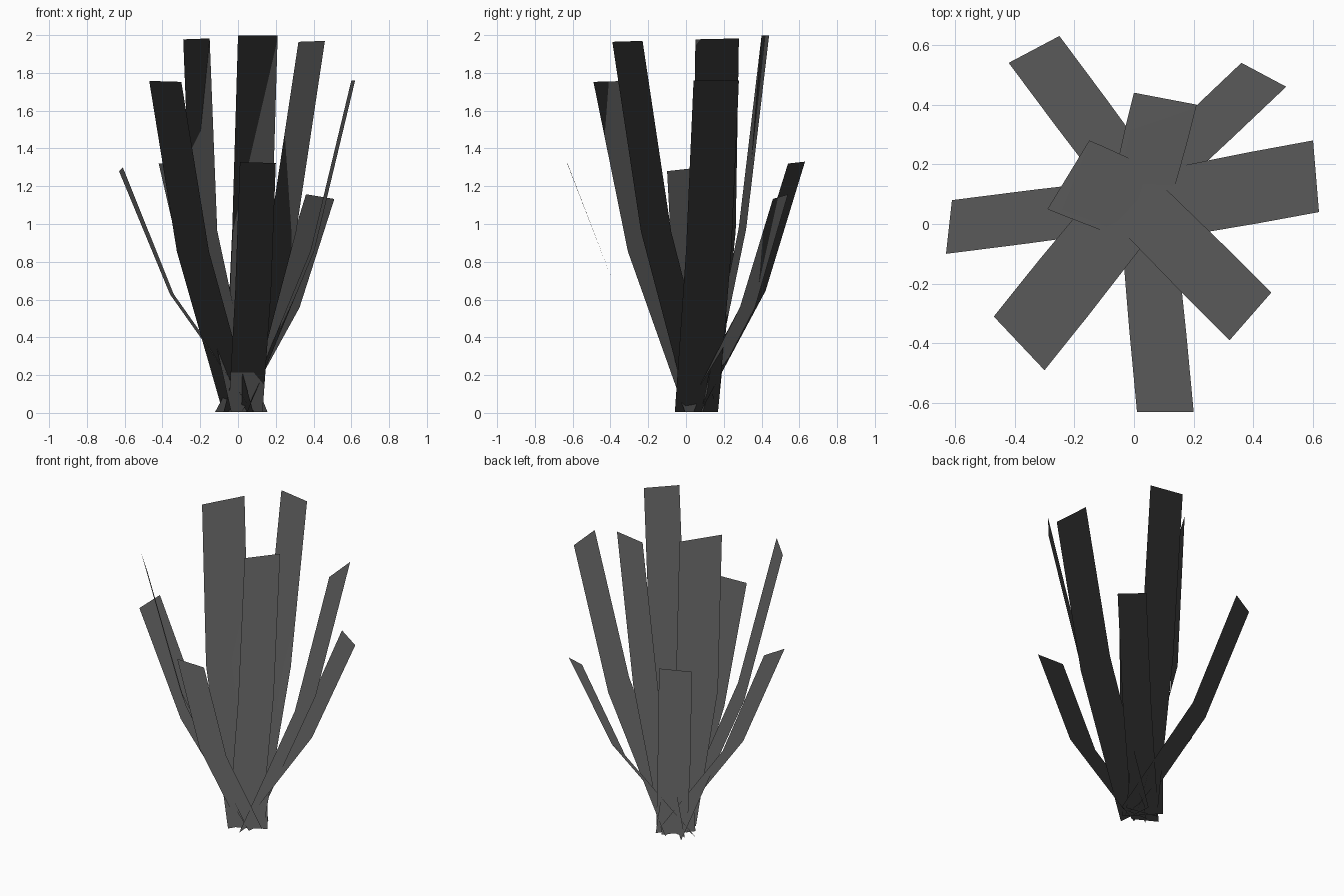
import bpy
from mathutils import Vector

old = bpy.data.objects.get("Cube")
if old:
    bpy.data.objects.remove(old, do_unlink=True)

# Single flat leaf colour
grey = bpy.data.materials.new("dark_grey")
grey.use_nodes = True
colour = (0.1, 0.1, 0.1, 1)
grey.diffuse_color = colour
shader = grey.node_tree.nodes["Principled BSDF"]
shader.inputs["Base Color"].default_value = colour
shader.inputs["Roughness"].default_value = 1


def make_blade(name, tip, root, across, bend=0.62):
    """Flat strip of two segments: leans outward low down, then steepens."""
    tip, root, across = Vector(tip), Vector((*root, 0.005)), Vector(across)
    knee = root.lerp(tip, bend)
    knee.z = tip.z * 0.487
    verts = []
    for centre, width in ((root, 0.95), (knee, 1), (tip, 1)):
        half = across * width / 2
        if centre is not tip:
            half.z = 0
        verts += [centre - half, centre + half]
    faces = [(0, 1, 3, 2), (2, 3, 5, 4)]

    # Keep the front of every strip on its upper side
    normal = (verts[1] - verts[0]).cross(verts[3] - verts[0])
    if normal.z < 0:
        faces = [face[::-1] for face in faces]

    mesh = bpy.data.meshes.new(name)
    mesh.from_pydata(verts, [], faces)
    mesh.materials.append(grey)
    mesh.update()
    # Foliage-style shading: every normal points up
    mesh.shade_smooth()
    mesh.normals_split_custom_set_from_vertices([(0, 0, 1)] * len(verts))
    blade = bpy.data.objects.new(name, mesh)
    bpy.context.collection.objects.link(blade)


# Blades: tip centre, root centre, vector across the tip
make_blade("back_right_blade", (-.335, .585, 1.325), (.075, .035), (.17, .09, .01))
make_blade("back_left_blade", (.435, .5, 1.145), (-.05, .04), (.15, -.08, -.025))
make_blade("left_blade", (.61, .16, 1.76), (.04, .055), (.02, -.24, 0))
make_blade("front_left_blade", (.39, -.31, 1.967), (-.01, .09), (.14, .16, .005))
make_blade("front_blade", (.105, -.63, 1.325), (.04, .06), (.19, 0, -.005))
make_blade("front_right_blade", (-.385, -.4, 1.755), (0, .08), (.17, -.18, -.005))
make_blade("right_blade", (-.62, -.01, 1.29), (.09, .08), (-.02, -.18, -.02))
make_blade("tall_back_blade", (.105, .42, 1.998), (.025, .1), (.21, -.04, 0))
make_blade("tall_right_blade", (-.22, .165, 1.98), (.03, .06), (.14, .23, .005), bend=.84)
